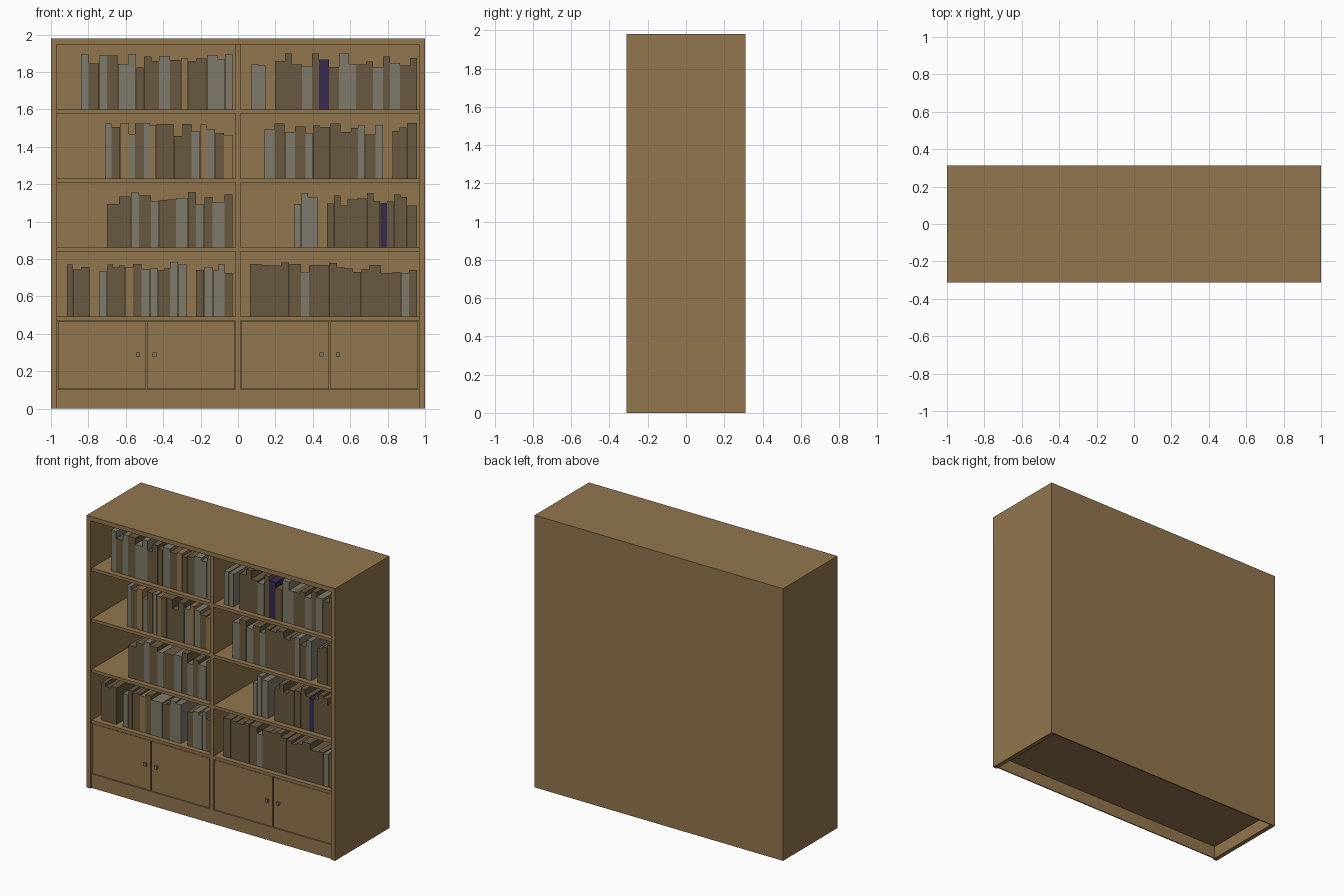
import bpy, bmesh, random
from mathutils import Matrix, Vector

if "Cube" in bpy.data.objects:
    bpy.data.objects.remove(bpy.data.objects["Cube"])

random.seed(4)


def material(name, rgb):
    m = bpy.data.materials.new(name)
    lin = [((c / 255 + 0.055) / 1.055) ** 2.4 for c in rgb]
    m.diffuse_color = (*lin, 1)
    m.use_nodes = True
    m.node_tree.nodes["Principled BSDF"].inputs["Base Color"].default_value = m.diffuse_color
    return m


WOOD = material("oak wood", (146, 118, 78))
BROWN = material("brown cover", (104, 90, 65))
GREY = material("grey cover", (128, 122, 107))
PURPLE = material("purple cover", (56, 43, 78))
BOOK_MATERIALS = [BROWN, GREY, WOOD, PURPLE]


def add_box(bm, lo, hi, mat_index=0):
    lo, hi = Vector(lo), Vector(hi)
    m = Matrix.Translation((lo + hi) / 2) @ Matrix.Diagonal((*(hi - lo), 1))
    verts = bmesh.ops.create_cube(bm, size=1, matrix=m)["verts"]
    for f in {f for v in verts for f in v.link_faces}:
        f.material_index = mat_index


def finish(bm, name, mats):
    me = bpy.data.meshes.new(name)
    bm.to_mesh(me)
    bm.free()
    for m in mats:
        me.materials.append(m)
    ob = bpy.data.objects.new(name, me)
    bpy.context.collection.objects.link(ob)


def box(name, lo, hi, mat=WOOD):
    bm = bmesh.new()
    add_box(bm, lo, hi)
    finish(bm, name, [mat])


# Carcass
FRONT, BACK, INNER, TOP = -0.312, 0.312, 0.968, 1.98
RECESS, INSIDE, CEILING, FLOOR, HALF = FRONT + 0.012, BACK - 0.008, 1.948, 0.102, 0.014
for name, x0, x1 in (("left_side", -1, -INNER), ("right_side", INNER, 1)):
    box(name, (x0, FRONT, 0), (x1, BACK, TOP))
box("top_panel", (-INNER, FRONT, CEILING), (INNER, BACK, TOP))
box("back_panel", (-INNER, INSIDE, 0), (INNER, BACK, CEILING))
box("plinth", (-INNER, RECESS, 0), (INNER, RECESS + 0.008, FLOOR))
box("cabinet_floor", (-INNER, RECESS, FLOOR - 0.01), (INNER, INSIDE, FLOOR))
box("divider", (-HALF, RECESS, FLOOR), (HALF, INSIDE, CEILING))

# Shelves, evenly spaced, numbered from the top
SHELVES = [1.6 - 0.369 * i for i in range(4)]
for z in SHELVES:
    for name, x0, x1 in (("left_shelf", -INNER, -HALF), ("right_shelf", HALF, INNER)):
        box(name, (x0, RECESS, z - 0.022), (x1, INSIDE, z))

# Cabinet doors in pairs, each with a knob beside the meeting edge
for middle in (-0.491, 0.49):
    for s in (-1, 1):
        x0, x1 = sorted((middle + s * 0.004, middle + s * 0.472))
        box("door", (x0, RECESS + 0.002, 0.106), (x1, RECESS + 0.022, 0.468))
        knob = middle + s * 0.044
        box("knob", (knob - 0.011, FRONT, 0.278), (knob + 0.011, RECESS + 0.002, 0.3), GREY)


def book_row(shelf, start, end, count, grey_share, grey_first=0, gaps=(), purple=None):
    """A row of books of varied size, with gaps before the listed books."""
    gap = 0.05
    widths = [random.choice((0.7, 1)) for _ in range(count)]
    scale = (end - start - gap * len(gaps)) / sum(widths)
    z, x, y = SHELVES[shelf], start, -0.262
    bm = bmesh.new()
    for i, width in enumerate(widths):
        width *= scale
        if i in gaps:
            x += gap
        if i == purple:
            cover = 3
        elif i < grey_first or random.random() < grey_share:
            cover = 1
        else:
            cover = 2 if start < 0 and random.random() < 0.15 else 0
        height, depth = random.uniform(0.225, 0.3), random.uniform(0.17, 0.23)
        add_box(bm, (x + 0.0005, y, z), (x + width - 0.0005, y + depth, z + height), cover)
        x += width
    finish(bm, "book_row", BOOK_MATERIALS)


# Books fill each bay from its right-hand end
LEFT, RIGHT = -0.028, 0.957
book_row(0, -0.84, LEFT, 17, 0.4)
book_row(0, 0.072, RIGHT, 18, 0.3, grey_first=2, gaps=(2,), purple=7)
book_row(1, -0.71, LEFT, 16, 0.4, grey_first=1)
book_row(1, 0.14, RIGHT, 16, 0.25, grey_first=1, gaps=(13,))
book_row(2, -0.70, LEFT, 13, 0.5)
book_row(2, 0.302, RIGHT, 15, 0, grey_first=3, gaps=(3,), purple=10)
book_row(3, -0.915, LEFT, 20, 0.35, gaps=(3, 15))
book_row(3, 0.063, RIGHT, 18, 0.12)
